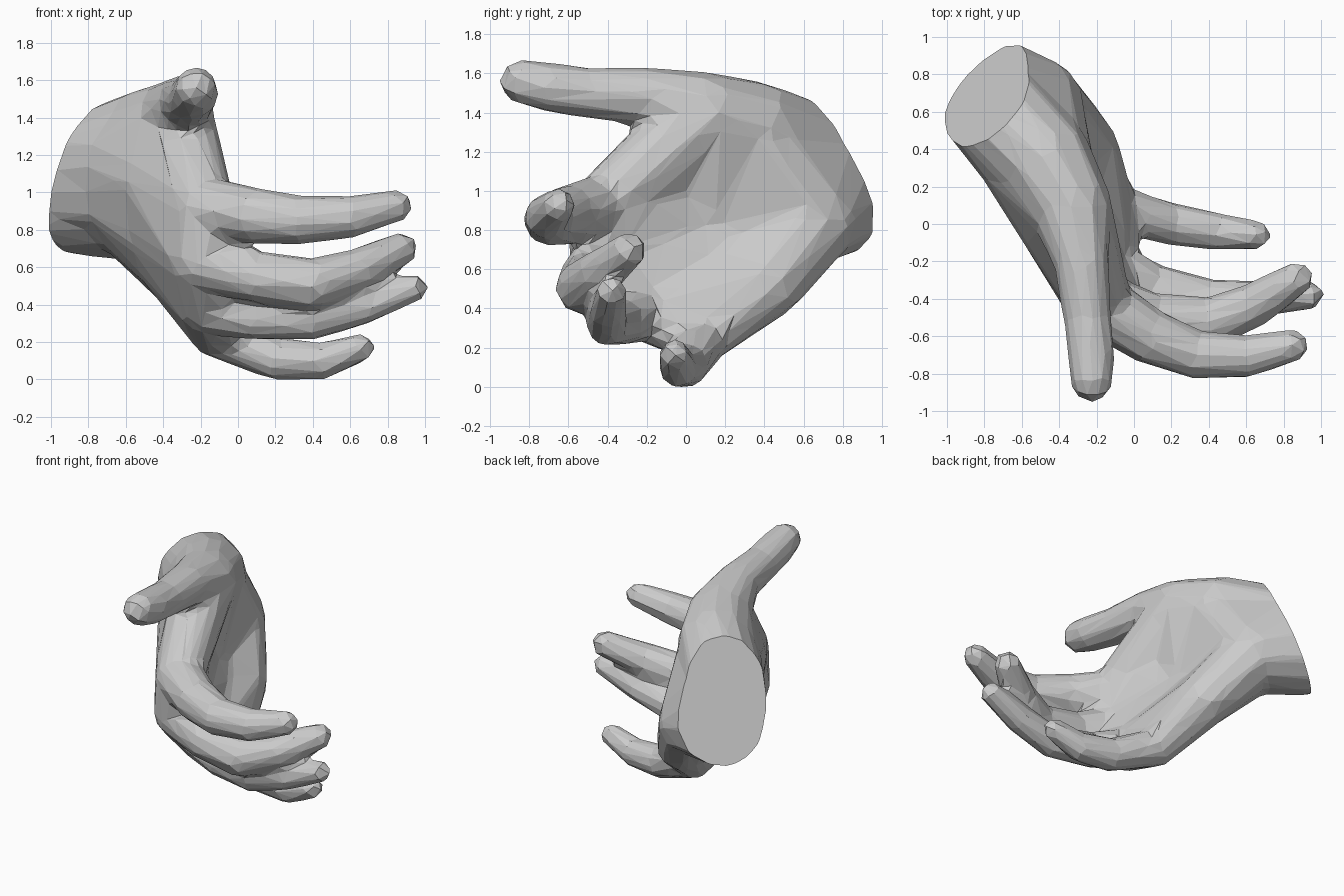
import bpy, bmesh
from mathutils import Vector

if "Cube" in bpy.data.objects:
    bpy.data.objects.remove(bpy.data.objects["Cube"])

# Wrist frame: centre of the flat cut, its outward normal, long and short axes
WRIST = Vector((-0.80, 0.67, 1.05))
OUT = Vector((-0.68, 0.63, 0.38)).normalized()
LONG = Vector((0.28, -0.26, 0.925)).normalized()
SHORT = Vector((0.68, 0.73, 0.0)).normalized()


def wrist_point(s, u, r):
    return (*(WRIST + OUT * 0.10 + LONG * s + SHORT * u), r)


# Each ray runs wrist -> heel -> metacarpal -> knuckle -> fingertip as (x, y, z, radius)
thumb = [wrist_point(0.05, 0.02, 0.26), (-0.48, 0.35, 1.31, 0.25), (-0.34, 0.10, 1.39, 0.215),
         (-0.28, -0.20, 1.485, 0.148), (-0.25, -0.50, 1.503, 0.128), (-0.23, -0.70, 1.53, 0.126),
         (-0.225, -0.84, 1.56, 0.113)]
index = [wrist_point(0.06, 0.01, 0.27), (-0.60, 0.36, 1.15, 0.24), (-0.42, -0.02, 1.05, 0.19),
         (-0.18, -0.43, 0.92, 0.165), (0.08, -0.60, 0.88, 0.15), (0.33, -0.70, 0.855, 0.13),
         (0.60, -0.71, 0.87, 0.114), (0.85, -0.65, 0.93, 0.087)]
middle = [wrist_point(0.0, 0.02, 0.28), (-0.62, 0.42, 1.00, 0.24), (-0.42, 0.08, 0.80, 0.18),
          (-0.20, -0.42, 0.64, 0.165), (0.10, -0.51, 0.55, 0.14), (0.40, -0.53, 0.51, 0.137),
          (0.65, -0.43, 0.59, 0.118), (0.87, -0.29, 0.70, 0.092)]
ring = [wrist_point(-0.08, 0.02, 0.28), (-0.60, 0.52, 0.90, 0.22), (-0.37, 0.22, 0.64, 0.175),
        (-0.16, -0.22, 0.39, 0.15), (0.10, -0.33, 0.335, 0.12), (0.40, -0.40, 0.32, 0.107),
        (0.66, -0.40, 0.39, 0.099), (0.94, -0.38, 0.49, 0.078)]
little = [wrist_point(-0.15, 0.02, 0.27), (-0.50, 0.66, 0.85, 0.22), (-0.27, 0.42, 0.53, 0.18),
          (-0.12, 0.09, 0.25, 0.13), (0.20, 0.00, 0.112, 0.114), (0.45, -0.04, 0.10, 0.10),
          (0.655, -0.06, 0.17, 0.078)]

# Unit sphere directions used for every joint
ball = bmesh.new()
bmesh.ops.create_icosphere(ball, subdivisions=2, radius=1.03)
DIRS = [v.co.copy() for v in ball.verts]
ball.free()

body = bmesh.new()


def hull(*joints):
    """Wrap a convex skin around the given joint balls and add it to the body."""
    part = bmesh.new()
    for x, y, z, r in joints:
        for d in DIRS:
            part.verts.new(Vector((x, y, z)) + d * r)
    bmesh.ops.convex_hull(part, input=part.verts[:])
    loose = [v for v in part.verts if not v.link_faces]
    bmesh.ops.delete(part, geom=loose, context='VERTS')
    bmesh.ops.recalc_face_normals(part, faces=part.faces[:])
    mesh = bpy.data.meshes.new("part")
    part.to_mesh(mesh)
    part.free()
    body.from_mesh(mesh)
    bpy.data.meshes.remove(mesh)


def between(a, b, t, scale=1.0):
    """Joint part of the way from a to b, with its radius scaled."""
    p = [m + (n - m) * t for m, n in zip(a, b)]
    return (*p[:3], p[3] * scale)


# Fingers and thumb: a tapered segment between successive joints
for ray in (thumb, index, middle, ring, little):
    for a, b in zip(ray, ray[1:]):
        hull(a, b)

# Palm: panels bridging neighbouring rays, with webs at the finger roots
for left, right in ((index, middle), (middle, ring), (ring, little)):
    for i in range(3):
        hull(left[i], left[i + 1], right[i], right[i + 1])
    hull(left[3], right[3], between(left[3], left[4], 0.2, 0.85),
         between(right[3], right[4], 0.2, 0.85))

# Thumb muscle, the web down to the index knuckle, and the filled heel of the palm
for i in range(2):
    hull(thumb[i], thumb[i + 1], index[i], index[i + 1])
hull(thumb[2], index[2], index[3])
hull(between(thumb[1], thumb[2], 0.3, 0.95), little[1], middle[2])
hull(thumb[1], thumb[2], index[2], middle[2])
hull(thumb[0], between(thumb[1], thumb[2], 0.1, 0.9), little[0], little[1])

mesh = bpy.data.meshes.new("hand")
body.to_mesh(mesh)
body.free()
hand = bpy.data.objects.new("hand", mesh)
bpy.context.collection.objects.link(hand)


def bake():
    """Replace the mesh by its modified result."""
    graph = bpy.context.evaluated_depsgraph_get()
    result = bpy.data.meshes.new_from_object(hand.evaluated_get(graph))
    hand.modifiers.clear()
    hand.data = result


# Fuse into one skin and soften the junctions
fuse = hand.modifiers.new("fuse", 'REMESH')
fuse.mode = 'VOXEL'
fuse.voxel_size = 0.022
soften = hand.modifiers.new("soften", 'SMOOTH')
soften.factor = 0.5
soften.iterations = 16
bake()

# Reduce to low-poly facets
facets = hand.modifiers.new("facets", 'DECIMATE')
facets.ratio = 1200 / (2 * len(hand.data.polygons))
bake()

# Flat wrist cut, then stand the hand on the ground
bm = bmesh.new()
bm.from_mesh(hand.data)
bmesh.ops.bisect_plane(bm, geom=bm.verts[:] + bm.edges[:] + bm.faces[:],
                       plane_co=WRIST, plane_no=OUT, clear_outer=True)
bmesh.ops.holes_fill(bm, edges=[e for e in bm.edges if e.is_boundary], sides=0)
bmesh.ops.recalc_face_normals(bm, faces=bm.faces[:])
bmesh.ops.translate(bm, verts=bm.verts[:], vec=(0, 0, -min(v.co.z for v in bm.verts)))
for f in bm.faces:
    f.smooth = False
bm.to_mesh(hand.data)
bm.free()
hand.data.name = "hand"
